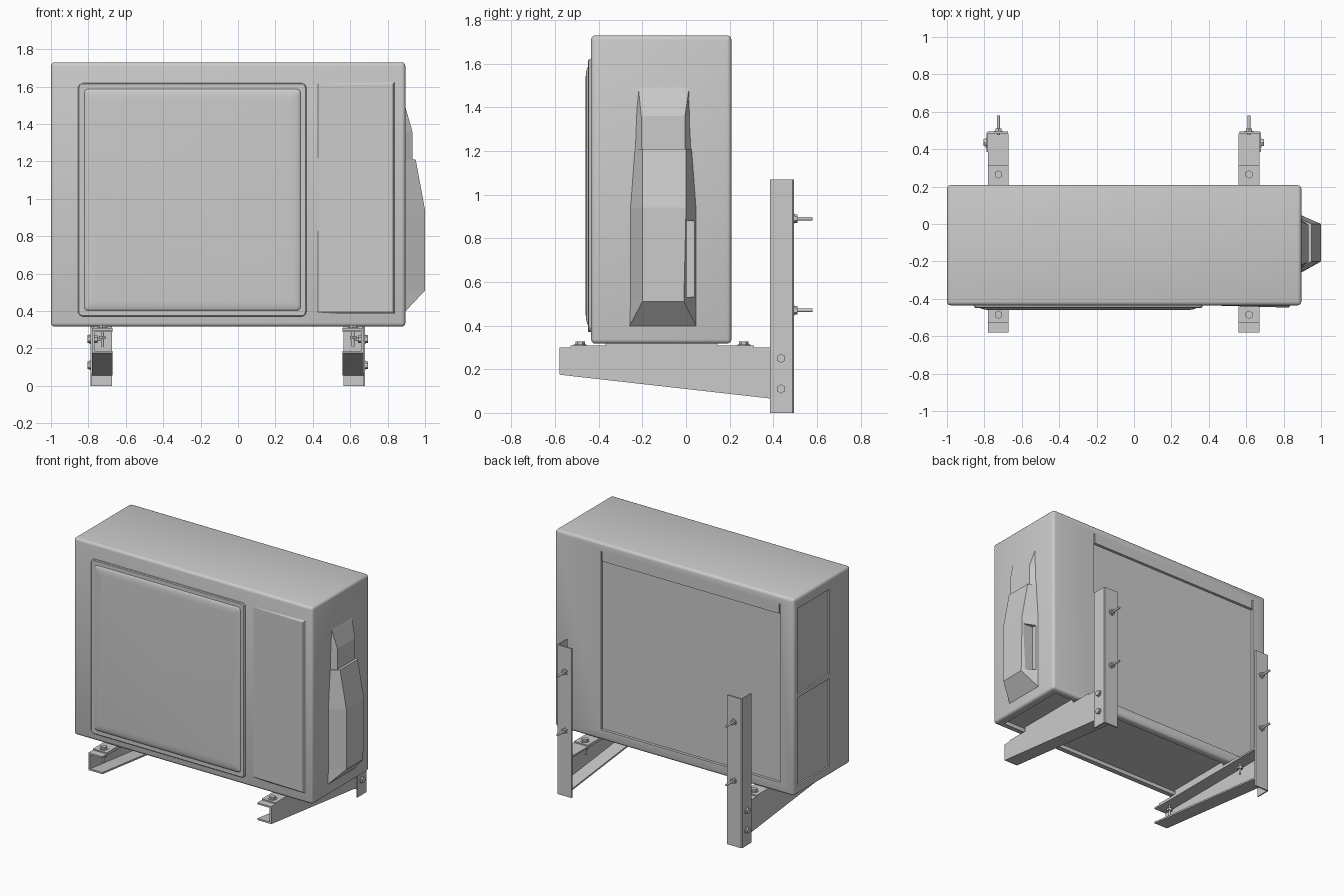
import bpy, bmesh, math
from mathutils import Matrix, Vector

if "Cube" in bpy.data.objects:
    bpy.data.objects.remove(bpy.data.objects["Cube"])


def finish(name, bm, smooth=None):
    bmesh.ops.recalc_face_normals(bm, faces=bm.faces)
    me = bpy.data.meshes.new(name)
    bm.to_mesh(me)
    bm.free()
    ob = bpy.data.objects.new(name, me)
    bpy.context.collection.objects.link(ob)
    if smooth:
        shade(ob, smooth)
    return ob


def shade(ob, angle):
    bpy.ops.object.select_all(action='DESELECT')
    ob.select_set(True)
    bpy.context.view_layer.objects.active = ob
    bpy.ops.object.shade_smooth_by_angle(angle=math.radians(angle))


def add_box(bm, x, y, z):
    m = Matrix.Translation([(a + b) / 2 for a, b in (x, y, z)]) @ \
        Matrix.Diagonal([abs(b - a) for a, b in (x, y, z)] + [1])
    bmesh.ops.create_cube(bm, size=1, matrix=m)


def box(name, x, y, z, bevel=0, seg=3, smooth=None):
    bm = bmesh.new()
    add_box(bm, x, y, z)
    if bevel:
        bmesh.ops.bevel(bm, geom=bm.edges[:], offset=bevel, segments=seg, profile=0.5, affect='EDGES')
    return finish(name, bm, smooth)


def add_prism(bm, yz, x0, x1):
    """Extrude a y-z profile along x."""
    a = [bm.verts.new((x0, y, z)) for y, z in yz]
    b = [bm.verts.new((x1, y, z)) for y, z in yz]
    bm.faces.new(a)
    bm.faces.new(b[::-1])
    for i in range(len(a)):
        j = (i + 1) % len(a)
        bm.faces.new((a[i], a[j], b[j], b[i]))


def add_rod(bm, p, q, r, sides):
    p, q = Vector(p), Vector(q)
    rot = (q - p).to_track_quat('Z', 'Y').to_matrix().to_4x4()
    bmesh.ops.create_cone(bm, cap_ends=True, segments=sides, radius1=r, radius2=r,
                          depth=(q - p).length, matrix=Matrix.Translation((p + q) / 2) @ rot)


def add_loft(bm, rings):
    """Skin a list of equal rings and cap both ends."""
    vs = [[bm.verts.new(p) for p in ring] for ring in rings]
    for a, b in zip(vs, vs[1:]):
        for i in range(len(a)):
            j = (i + 1) % len(a)
            bm.faces.new((a[i], a[j], b[j], b[i]))
    bm.faces.new(vs[0])
    bm.faces.new(vs[-1][::-1])


def rounded(x, z, r, y, n=5):
    """Rounded rectangle in the x-z plane at depth y."""
    pts = []
    for k, (cx, cz) in enumerate(((x[1] - r, z[1] - r), (x[0] + r, z[1] - r),
                                  (x[0] + r, z[0] + r), (x[1] - r, z[0] + r))):
        for i in range(n):
            a = math.radians(90 * (k + i / (n - 1)))
            pts.append((cx + r * math.cos(a), y, cz + r * math.sin(a)))
    return pts


def cut(ob, boxes):
    for b in boxes:
        c = box("cutter", *b)
        c.hide_render = True
        mod = ob.modifiers.new("cut", 'BOOLEAN')
        mod.operation, mod.solver, mod.object = 'DIFFERENCE', 'EXACT', c
        bpy.context.view_layer.objects.active = ob
        bpy.ops.object.modifier_apply(modifier=mod.name)
        bpy.data.objects.remove(c)


# Casing with coil recess, seams, side intake panels and hollow base
casing = box("casing", (-1, 0.895), (-0.435, 0.208), (0.317, 1.73), 0.02)
cut(casing, [
    ((-0.89, 0.53), (0.188, 0.3), (0.39, 1.60)),
    ((0.522, 0.53), (0.196, 0.3), (1.59, 1.67)),
    ((-0.89, -0.882), (0.196, 0.3), (1.59, 1.67)),
    ((-1.1, -0.988), (-0.2, 0.165), (1.04, 1.65)),
    ((-1.1, -0.988), (-0.2, 0.165), (0.38, 1.01)),
    ((-0.94, 0.835), (-0.385, 0.158), (0.2, 0.345)),
])
shade(casing, 35)

# Fan panel: flat frame and softly domed centre
bm = bmesh.new()
X, Z = (-0.855, 0.365), (0.37, 1.62)
add_loft(bm, [rounded(X, Z, 0.025, -0.425), rounded(X, Z, 0.025, -0.444),
              rounded((-0.85, 0.36), (0.375, 1.615), 0.022, -0.449)])
finish("fan_panel_frame", bm, 30)
bm = bmesh.new()
rings = []
for inset, y in ((0, -0.44), (0.003, -0.449), (0.012, -0.454), (0.03, -0.458), (0.055, -0.460)):
    rings.append(rounded((-0.825 + inset, 0.337 - inset), (0.40 + inset, 1.59 - inset), 0.02, y))
add_loft(bm, rings)
finish("fan_panel_centre", bm, 60)

# Service panel: wedge that starts flush on its left edge
bm = bmesh.new()
base = [(0.42, -0.43, 0.38), (0.84, -0.43, 0.38), (0.84, -0.43, 1.63), (0.42, -0.43, 1.63)]
face = [(0.43, -0.436, 0.395), (0.828, -0.447, 0.395), (0.828, -0.447, 1.612), (0.43, -0.436, 1.612)]
add_loft(bm, [base, face])
finish("service_panel", bm)


# Pipe cover on the right side: rows of (base z, base y0, y1, outer x, outer z, y0, y1)
def cover(name, rows):
    bm = bmesh.new()
    rings = [[(0.885, a, z), (x, c, oz), (x, d, oz), (0.885, b, z)]
             for z, a, b, x, oz, c, d in rows]
    add_loft(bm, rings)
    return finish(name, bm)


lower = cover("pipe_cover_lower", [
    (0.395, -0.262, 0.05, 0.893, 0.396, -0.26, 0.048),
    (0.51, -0.26, 0.05, 1.0, 0.51, -0.20, -0.01),
    (0.94, -0.26, 0.05, 1.0, 0.94, -0.20, 0.0),
    (1.21, -0.24, 0.03, 0.95, 1.21, -0.20, 0.0)])
cut(lower, [((0.908, 1.1), (0.002, 0.04), (0.53, 0.88))])
cover("pipe_cover_upper", [
    (1.20, -0.238, 0.03, 0.932, 1.20, -0.205, -0.005),
    (1.36, -0.232, 0.022, 0.932, 1.36, -0.205, -0.005),
    (1.46, -0.222, 0.017, 0.904, 1.46, -0.215, 0.01),
    (1.50, -0.222, 0.015, 0.892, 1.50, -0.22, 0.012)])

# Wall brackets, mirrored left and right with the channel open inwards
T = 0.012
for side, s, cx in (("left", -1, -0.725), ("right", 1, 0.615)):
    def X(d):
        return cx + s * d

    # Tapered channel arm
    bm = bmesh.new()
    f, e, zf, ze = -0.58, 0.483, 0.175, 0.055
    add_prism(bm, [(f, zf), (e, ze), (e, 0.30), (f, 0.30)], X(0.055 - T), X(0.055))
    add_prism(bm, [(f, 0.30 - T), (e, 0.30 - T), (e, 0.30), (f, 0.30)], X(-0.055), X(0.055 - T))
    add_prism(bm, [(f, zf), (e, ze), (e, ze + T), (f, zf + T)], X(-0.055), X(0.055 - T))
    finish(side + "_bracket_arm", bm)

    # Angle upright against the wall
    bm = bmesh.new()
    x0, x1 = X(-0.052), X(0.055)
    pts = [(x1, 0.385), (X(0.064), 0.385), (X(0.064), 0.488), (X(0.058), 0.495),
           (x0, 0.495), (x0, 0.484), (x1, 0.484)]
    add_loft(bm, [[(x, y, z) for x, y in pts] for z in (0, 1.07)])
    finish(side + "_bracket_upright", bm)

    # Mounting foot under the casing
    box(side + "_foot", (X(-0.055), X(0.055)), (-0.53, 0.312), (0.30, 0.309))
    box(side + "_foot_pad", (X(-0.05), X(0.05)), (-0.37, 0.145), (0.308, 0.348))

    # Foot bolts, arm bolts and wall anchors
    bm = bmesh.new()
    for y in (-0.485, 0.265):
        add_rod(bm, (cx, y, 0.308), (cx, y, 0.313), 0.03, 16)
        add_rod(bm, (cx, y, 0.312), (cx, y, 0.326), 0.022, 6)
        add_rod(bm, (cx, y, 0.21), (cx, y, 0.315), 0.008, 10)
        add_rod(bm, (cx, y, 0.25), (cx, y, 0.268), 0.02, 6)
    for z in (0.25, 0.11):
        add_rod(bm, (X(0.062), 0.435, z), (X(0.068), 0.435, z), 0.025, 16)
        add_rod(bm, (X(0.066), 0.435, z), (X(0.08), 0.435, z), 0.021, 6)
        add_rod(bm, (X(0.0), 0.435, z), (X(0.07), 0.435, z), 0.008, 10)
        add_rod(bm, (X(0.026), 0.435, z), (X(0.043), 0.435, z), 0.02, 6)
    for z in (0.89, 0.47):
        add_rod(bm, (cx, 0.494, z), (cx, 0.498, z), 0.023, 16)
        add_rod(bm, (cx, 0.497, z), (cx, 0.511, z), 0.019, 6)
        add_rod(bm, (cx, 0.475, z), (cx, 0.58, z), 0.008, 10)
    finish(side + "_bolts", bm, 40)
